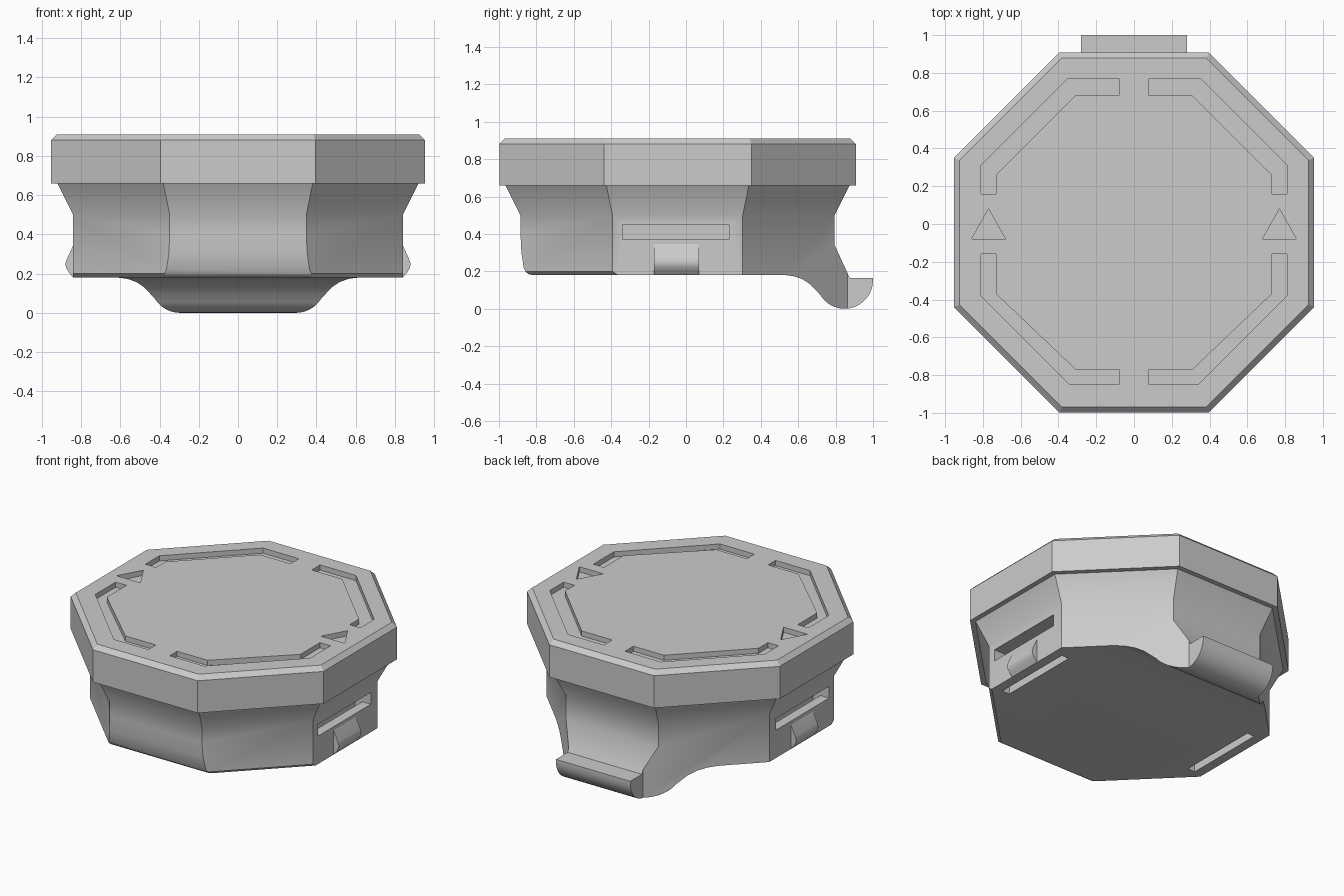
import bpy, bmesh
from math import cos, sin, radians, tan, pi
from mathutils import Vector

if "Cube" in bpy.data.objects:
    bpy.data.objects.remove(bpy.data.objects["Cube"])

CY = -0.045                      # centre of the octagon in y
GREY = (0.6, 0.6, 0.6, 1)
grey = bpy.data.materials.new("light grey plastic")
grey.use_nodes = True
grey.diffuse_color = GREY
grey.node_tree.nodes["Principled BSDF"].inputs["Base Color"].default_value = GREY


def prism(name, points, axis, lo, hi):
    """Extrude a flat outline along one axis."""
    place = {"x": lambda a, b, d: (d, a, b),
             "y": lambda a, b, d: (a, d, b),
             "z": lambda a, b, d: (a, b, d)}[axis]
    bm = bmesh.new()
    rings = [[bm.verts.new(place(a, b, d)) for a, b in points] for d in (lo, hi)]
    for ring in rings:
        bm.faces.new(ring)
    for i in range(len(points)):
        j = (i + 1) % len(points)
        bm.faces.new((rings[0][i], rings[0][j], rings[1][j], rings[1][i]))
    bmesh.ops.recalc_face_normals(bm, faces=bm.faces)
    mesh = bpy.data.meshes.new(name)
    bm.to_mesh(mesh)
    bm.free()
    mesh.materials.append(grey)
    obj = bpy.data.objects.new(name, mesh)
    bpy.context.collection.objects.link(obj)
    return obj


def combine(obj, tool, operation):
    """Apply a boolean and remove the tool."""
    mod = obj.modifiers.new("cut", "BOOLEAN")
    mod.operation, mod.object, mod.solver = operation, tool, "EXACT"
    bpy.context.view_layer.objects.active = obj
    bpy.ops.object.modifier_apply(modifier=mod.name)
    bpy.data.objects.remove(tool)


def box(x0, x1, y0, y1, z0, z1):
    x0, x1 = sorted((x0, x1))
    return prism("cutter", [(x0, y0), (x1, y0), (x1, y1), (x0, y1)], "z", z0, z1)


def octagon(inradius):
    r = inradius / cos(pi / 8)
    return [(r * cos(pi / 8 + i * pi / 4), CY + r * sin(pi / 8 + i * pi / 4)) for i in range(8)]


def cap_face(bm):
    return max(bm.faces, key=lambda f: (round(f.calc_center_median().z, 4), f.calc_area()))


def raise_cap(bm, height, scale):
    """Extrude the top face upward while scaling it about the octagon centre."""
    cap = bmesh.ops.extrude_discrete_faces(bm, faces=[cap_face(bm)])["faces"][0]
    for v in cap.verts:
        v.co = Vector((v.co.x * scale, CY + (v.co.y - CY) * scale, v.co.z + height))


def smooth(obj):
    bpy.ops.object.select_all(action="DESELECT")
    obj.select_set(True)
    bpy.context.view_layer.objects.active = obj
    bpy.ops.object.shade_smooth_by_angle(angle=radians(30))


# Lid with a chamfered top edge
lid = prism("lid", octagon(0.953), "z", 0.66, 0.88)
bm = bmesh.new()
bm.from_mesh(lid.data)
raise_cap(bm, 0.03, 0.923 / 0.953)
bm.to_mesh(lid.data)
bm.free()

# Engraved corner brackets and triangles in the lid
back = [(0.08, 0.77), (0.35, 0.77), (0.81, 0.31), (0.81, 0.16),
        (0.73, 0.16), (0.73, 0.26), (0.31, 0.68), (0.08, 0.68)]
front = [(0.08, -0.85), (0.34, -0.85), (0.81, -0.38), (0.81, -0.16),
         (0.73, -0.16), (0.73, -0.37), (0.31, -0.77), (0.08, -0.77)]
arrow = [(0.77, 0.08), (0.86, -0.08), (0.68, -0.08)]
for side in (1, -1):
    for shape in (back, front, arrow):
        outline = [(side * x, y) for x, y in shape]
        combine(lid, prism("cutter", outline, "z", 0.875, 1.0), "DIFFERENCE")

# Body: side profile with the rear hook, trimmed by the plan outline
profile = [(-0.885, 0.5), (-0.885, 0.4), (-0.88, 0.3), (-0.868, 0.22), (-0.857, 0.197),
           (-0.842, 0.185), (-0.82, 0.18), (0.53, 0.18), (0.58, 0.173), (0.625, 0.157),
           (0.665, 0.13), (0.695, 0.098)]
profile += [(0.848 + 0.152 * cos(radians(a)), 0.152 + 0.152 * sin(radians(a)))
            for a in range(-150, 1, 10)]
profile += [(1.0, 0.165), (0.875, 0.165), (0.795, 0.34), (0.795, 0.5)]
body = prism("body", profile, "x", -1, 1)

R = 0.84
half = R * tan(pi / 8)
right_plan = [(half + 0.1, CY - R - 0.1), (R, CY - half), (R, CY + half),
              (0.28, CY + R + half - 0.28), (0.28, 1.2)]
right_plan[0] = (half - 0.1, CY - R - 0.1)
plan = right_plan + [(-x, y) for x, y in reversed(right_plan)]
combine(body, prism("cutter", plan, "z", -0.2, 0.9), "INTERSECT")

# Flared neck and softened lower edges on the front corners
bm = bmesh.new()
bm.from_mesh(body.data)
bmesh.ops.dissolve_limit(bm, angle_limit=0.001, verts=bm.verts, edges=bm.edges)
raise_cap(bm, 0.16, 0.92 / R)
for side in (1, -1):
    out = Vector((side, -1, 0)).normalized()
    bmesh.ops.bisect_plane(bm, geom=bm.verts[:] + bm.edges[:] + bm.faces[:],
                           plane_co=Vector((0, CY, 0.2)) + out * R,
                           plane_no=out - Vector((0, 0, 1)), clear_outer=True)
    bmesh.ops.holes_fill(bm, edges=[e for e in bm.edges if e.is_boundary])
bmesh.ops.recalc_face_normals(bm, faces=bm.faces)
bm.to_mesh(body.data)
bm.free()

# Slots around each side clip, then the clip bumps
bump = [(0.82, 0.35), (0.84, 0.345), (0.872, 0.275), (0.88, 0.25), (0.876, 0.228),
        (0.862, 0.205), (0.84, 0.18), (0.82, 0.18)]
for side, label in ((1, "left"), (-1, "right")):
    combine(body, box(side * 0.72, side, -0.34, 0.23, 0.37, 0.45), "DIFFERENCE")
    combine(body, box(side * 0.72, side * 0.775, -0.34, 0.23, 0.1, 0.45), "DIFFERENCE")
    clip = prism(label + "_clip", [(side * x, z) for x, z in bump], "y", -0.17, 0.07)
    smooth(clip)

smooth(body)
